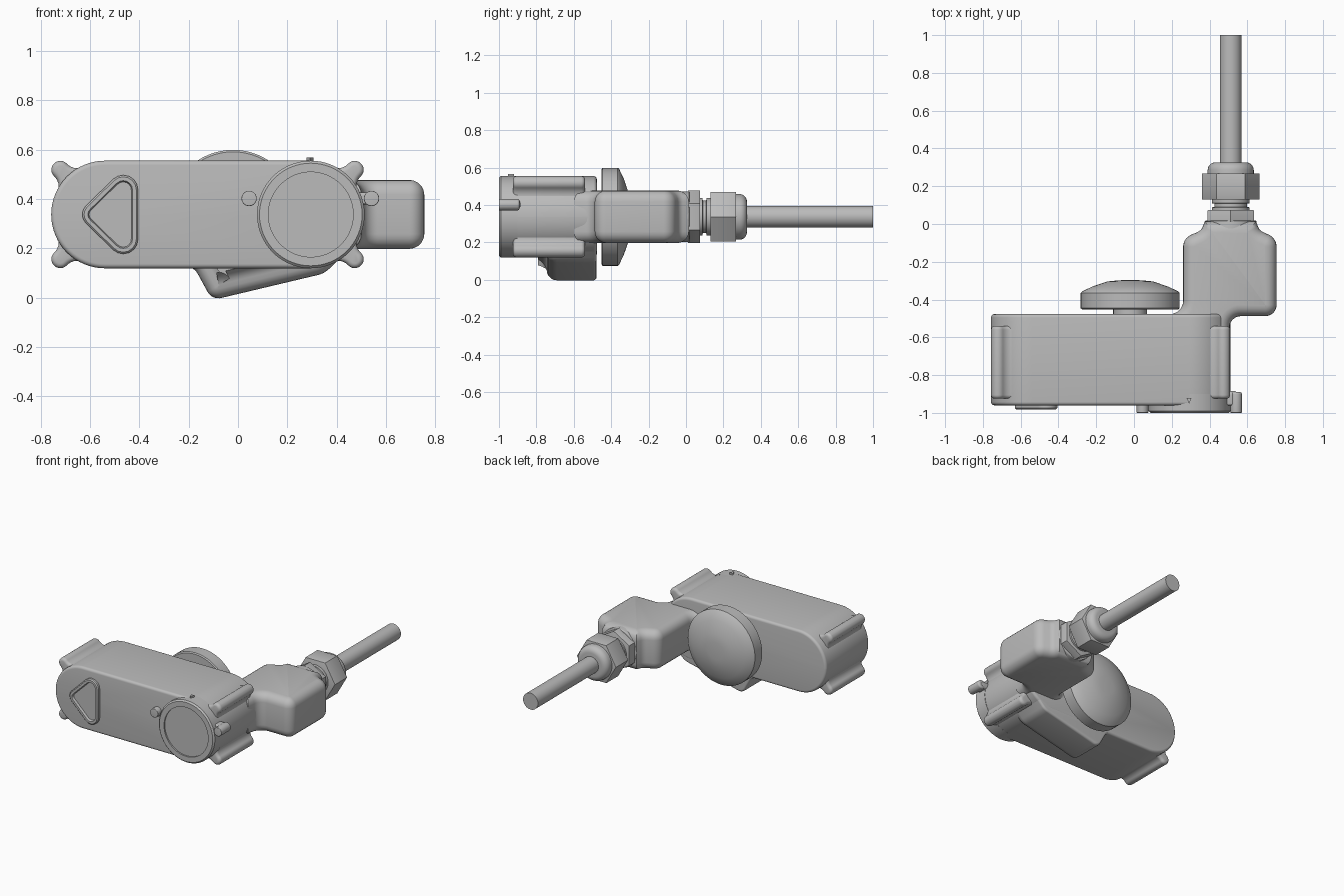
import bpy, bmesh, math
from mathutils import Vector, Matrix

cube = bpy.data.objects.get("Cube")
if cube:
    bpy.data.objects.remove(cube, do_unlink=True)

grey = bpy.data.materials.new("plain_grey")
grey.use_nodes = True
colour = (0.5, 0.5, 0.5, 1)
grey.diffuse_color = colour
grey.node_tree.nodes["Principled BSDF"].inputs["Base Color"].default_value = colour


def rounded(corners, steps=6):
    """Outline from (a, b, radius) corners, each filleted with an arc."""
    pts = []
    for i, (a, b, r) in enumerate(corners):
        p = Vector((a, b))
        if r == 0:
            pts.append(p)
            continue
        to_prev = Vector(corners[i - 1][:2]) - p
        to_next = Vector(corners[(i + 1) % len(corners)][:2]) - p
        half = to_prev.angle(to_next) / 2
        t = min(r / math.tan(half), 0.499 * min(to_prev.length, to_next.length))
        d1, d2 = to_prev.normalized(), to_next.normalized()
        centre = p + (d1 + d2).normalized() * (t / math.cos(half))
        v0, v1 = p + d1 * t - centre, p + d2 * t - centre
        turn = math.atan2(v0.x * v1.y - v0.y * v1.x, v0.dot(v1))
        for k in range(steps + 1):
            ang = turn * k / steps
            c, s = math.cos(ang), math.sin(ang)
            pts.append(centre + Vector((v0.x * c - v0.y * s, v0.x * s + v0.y * c)))
    return pts


def circle(x, z, r, sides=48, turn=0.0):
    angles = [turn + math.tau * k / sides for k in range(sides)]
    return [Vector((x + r * math.cos(a), z + r * math.sin(a))) for a in angles]


def inset(pts, d):
    """Move a counter-clockwise outline inwards by d."""
    out = []
    for i, p in enumerate(pts):
        e1 = (p - pts[i - 1]).normalized()
        e2 = (pts[(i + 1) % len(pts)] - p).normalized()
        n1, n2 = Vector((-e1.y, e1.x)), Vector((-e2.y, e2.x))
        m = (n1 + n2).normalized()
        out.append(p + m * d / max(m.dot(n1), 0.4))
    return out


def soft(lo, hi, r_lo, r_hi, steps=5):
    """Rings (inset, depth) of a straight wall with rounded rims."""
    quarter = [math.pi / 2 * k / steps for k in range(steps + 1)]
    front = [(r_lo * (1 - math.sin(a)), lo + r_lo * (1 - math.cos(a))) for a in quarter]
    back = [(r_hi * (1 - math.sin(a)), hi - r_hi * (1 - math.cos(a))) for a in reversed(quarter)]
    return (front if r_lo else [(0, lo)]) + (back if r_hi else [(0, hi)])


def loft(name, outline, rings, axis="y"):
    """Skin an outline through rings of (inset, depth) along an axis."""
    pts = list(outline)
    if sum(p.x * q.y - q.x * p.y for p, q in zip(pts, pts[1:] + pts[:1])) < 0:
        pts.reverse()
    bm = bmesh.new()
    loops = []
    for d, depth in rings:
        loop = inset(pts, d)
        loops.append([bm.verts.new((p.x, depth, p.y) if axis == "y" else (p.x, p.y, depth))
                      for p in loop])
    n = len(pts)
    for a, b in zip(loops, loops[1:]):
        for i in range(n):
            j = (i + 1) % n
            bm.faces.new((a[i], a[j], b[j], b[i]))
    bm.faces.new(loops[0])
    bm.faces.new(loops[-1])
    bmesh.ops.recalc_face_normals(bm, faces=bm.faces)
    mesh = bpy.data.meshes.new(name)
    bm.to_mesh(mesh)
    bm.free()
    mesh.materials.append(grey)
    obj = bpy.data.objects.new(name, mesh)
    bpy.context.collection.objects.link(obj)
    bpy.ops.object.select_all(action="DESELECT")
    obj.select_set(True)
    bpy.context.view_layer.objects.active = obj
    bpy.ops.object.shade_smooth_by_angle(angle=math.radians(32))
    return obj


MID = 0.337          # height of the main axis
R = 0.218            # end radius of the housing
LEFT_X, RIGHT_X = -0.539, 0.292
CABLE_X = 0.512

# Main housing
ends = [(LEFT_X - R, MID - R, R), (RIGHT_X + R, MID - R, R),
        (RIGHT_X + R, MID + R, R), (LEFT_X - R, MID + R, R)]
loft("housing", rounded(ends, 16), soft(-0.96, -0.477, 0.018, 0.018))

# Four corner lugs with flared roots
lug = rounded([(0.1, -0.1, 0), (0.16, -0.145, 0), (0.218, -0.036, 0.06), (0.292, -0.036, 0.035),
               (0.292, 0.036, 0.035), (0.218, 0.036, 0.06), (0.16, 0.145, 0), (0.1, 0.1, 0)])
for cx, sx, side in ((LEFT_X, -1, "right"), (RIGHT_X, 1, "left")):
    for sz, level in ((-1, "lower"), (1, "upper")):
        spin = Matrix.Rotation(math.atan2(sz, sx), 3, "Z")
        shape = [(spin @ p.to_3d()).to_2d() + Vector((cx, MID)) for p in lug]
        loft(f"{level}_{side}_lug", shape, soft(-0.925, -0.54, 0.02, 0.02))

# Round front cover with a shallow recess
loft("front_cover", circle(RIGHT_X + 0.003, MID, R, 64),
     [(0, -0.9), (0, -0.99), (0.01, -1.0), (0.046, -1.0), (0.046, -0.99)])

# Cover pins and the bracket of the outer one
loft("inner_cover_pin", circle(0.045, 0.402, 0.031, 24), soft(-1.0, -0.94, 0.004, 0))
loft("outer_cover_pin", circle(0.541, 0.402, 0.031, 24), soft(-1.0, -0.89, 0.004, 0.012))
loft("pin_bracket", rounded([(0.45, 0.375, 0), (0.55, 0.38, 0.01), (0.55, 0.424, 0.01), (0.45, 0.43, 0)]),
     soft(-0.96, -0.885, 0.01, 0.02))

# Raised triangular frame
triangle = rounded([(-0.652, MID, 0.05), (-0.455, 0.56, 0.055), (-0.405, 0.515, 0.04),
                    (-0.405, 0.159, 0.045), (-0.45, 0.125, 0.05)])
triangle = rounded([(-0.652, MID, 0.05), (-0.405, 0.58, 0.06), (-0.405, 0.094, 0.06)])
loft("triangle_frame", triangle,
     [(0, -0.94), (0, -0.974), (0.007, -0.981), (0.022, -0.981), (0.027, -0.965)])

# Small alignment mark on top
loft("alignment_mark", [Vector((0.278, -0.92)), Vector((0.305, -0.92)), Vector((0.2915, -0.952))],
     [(0, 0.54), (0, 0.567)], "z")

# Sloping keel underneath, flaring into the housing at the front
keel = rounded([(-0.25, 0.14, 0), (-0.175, 0.118, 0.06), (-0.105, -0.01, 0.05),
                (0.35, 0.098, 0.1), (0.42, 0.165, 0), (0.3, 0.25, 0), (-0.2, 0.25, 0)], 8)
loft("keel", keel, [(0.105, -0.79), (0.09, -0.768), (0.07, -0.75)]
     + soft(-0.745, -0.479, 0.055, 0.015))

# Domed knob on the back
KNOB_R = 0.262
loft("knob_stem", circle(-0.02, MID, 0.09, 40), [(0, -0.5), (0, -0.44)])
dome = [(KNOB_R - r, y) for r, y in
        ((0.254, -0.452), (0.262, -0.446), (0.262, -0.365), (0.255, -0.357), (0.2, -0.331),
         (0.12, -0.304), (0.06, -0.298), (0.01, -0.297))]
loft("knob", circle(-0.02, MID, KNOB_R, 64), dome)

# Cable junction box with a shoulder and flared joint to the housing
box = rounded([(0.1, -0.6, 0), (0.1, -0.477, 0), (0.26, -0.477, 0.07), (0.26, -0.075, 0.07),
               (0.355, -0.035, 0.05), (0.375, 0.015, 0), (0.645, 0.015, 0), (0.665, -0.035, 0.05),
               (0.755, -0.075, 0.07), (0.755, -0.488, 0.06), (0.512, -0.488, 0.06),
               (0.5, -0.6, 0)], 8)
loft("junction_box", box, soft(0.198, 0.477, 0.06, 0.06), "z")
loft("box_neck", circle(CABLE_X, MID, 0.136), soft(-0.12, 0.018, 0, 0.006))

# Cable gland: hexagon collar, thread, nut and rounded sleeve
loft("gland_collar", circle(CABLE_X, MID, 0.141, 6, math.pi / 6), soft(0.01, 0.075, 0, 0.004, 2))
loft("gland_thread", circle(CABLE_X, MID, 0.1),
     [(0, 0.06), (0, 0.088), (0.013, 0.09), (0.013, 0.108), (0, 0.11), (0, 0.14)])
loft("gland_nut", circle(CABLE_X, MID, 0.153, 6), soft(0.13, 0.267, 0.003, 0.003, 2))
loft("gland_sleeve", circle(CABLE_X, MID, 0.122), soft(0.25, 0.326, 0, 0.04))

# Cable
loft("cable", circle(CABLE_X, MID, 0.058, 32), [(0, 0.3), (0, 1.0)])
